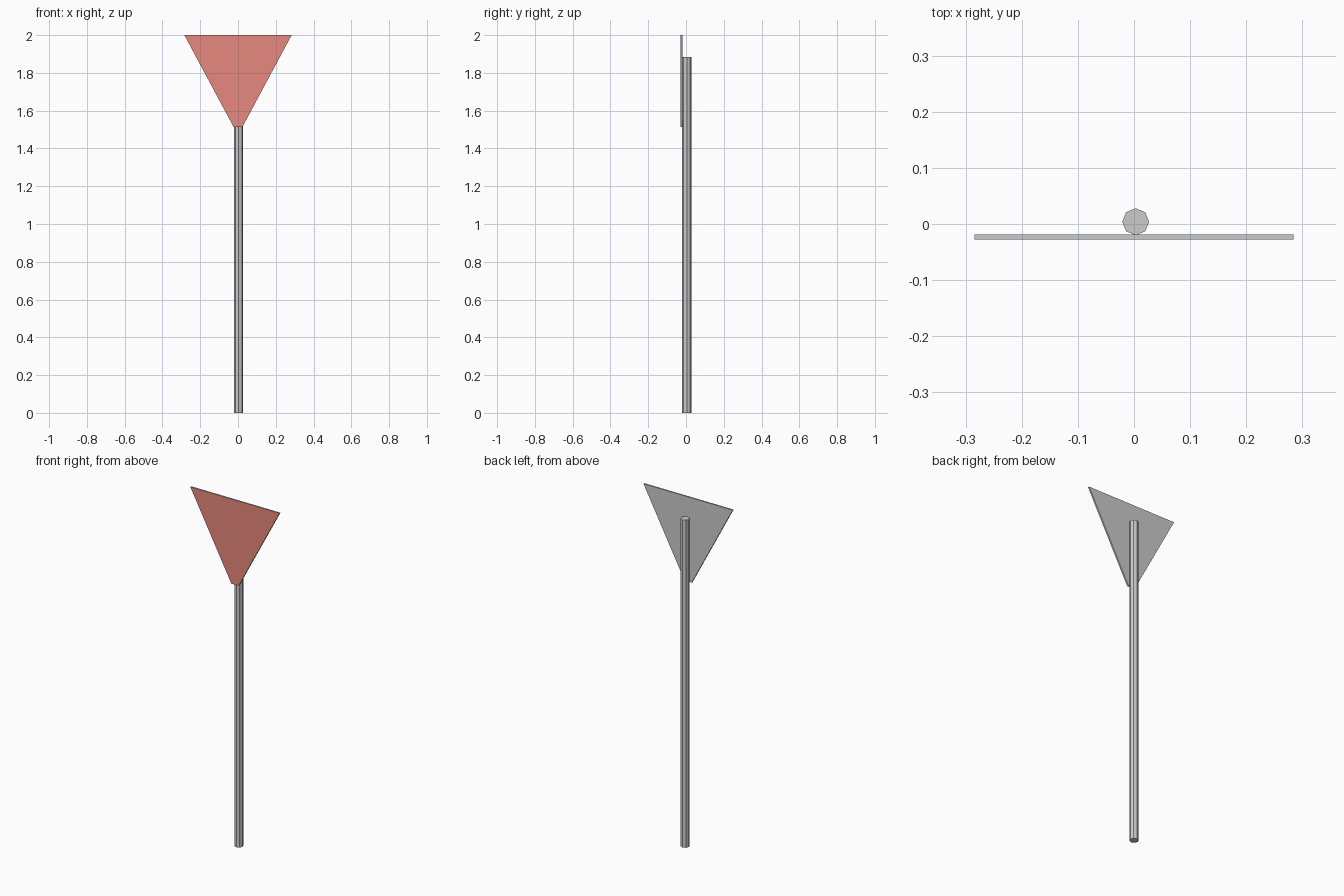
import bpy, bmesh

if "Cube" in bpy.data.objects:
    bpy.data.objects.remove(bpy.data.objects["Cube"])


def make_material(name, color):
    mat = bpy.data.materials.new(name)
    mat.diffuse_color = color
    mat.use_nodes = True
    mat.node_tree.nodes["Principled BSDF"].inputs["Base Color"].default_value = mat.diffuse_color
    return mat


# Pole: low-poly octagonal post standing on the ground
POLE_TOP = 1.885
bpy.ops.mesh.primitive_cylinder_add(vertices=8, radius=0.024, depth=POLE_TOP,
                                    location=(0.003, 0.004, POLE_TOP / 2))
bpy.context.object.name = "pole"

# Sign plate: downward triangle with a clipped tip, extruded backwards
FRONT_Y, THICKNESS = -0.028, 0.009
outline = [(-0.023, 1.513), (0.023, 1.513), (0.284, 2.0), (-0.284, 2.0)]
bm = bmesh.new()
front = bm.faces.new([bm.verts.new((x, FRONT_Y, z)) for x, z in outline])
extruded = bmesh.ops.extrude_face_region(bm, geom=[front], use_keep_orig=True)
back_verts = [g for g in extruded["geom"] if isinstance(g, bmesh.types.BMVert)]
bmesh.ops.translate(bm, verts=back_verts, vec=(0, THICKNESS, 0))
bmesh.ops.recalc_face_normals(bm, faces=bm.faces)

# Only the front face is painted red
for face in bm.faces:
    face.material_index = 1 if face.normal.y < -0.9 else 0

mesh = bpy.data.meshes.new("sign_plate")
bm.to_mesh(mesh)
bm.free()
mesh.materials.append(make_material("bare_metal", (0.8, 0.8, 0.8, 1)))
mesh.materials.append(make_material("red_paint", (0.8, 0.25, 0.21, 1)))
plate = bpy.data.objects.new("sign_plate", mesh)
bpy.context.collection.objects.link(plate)
